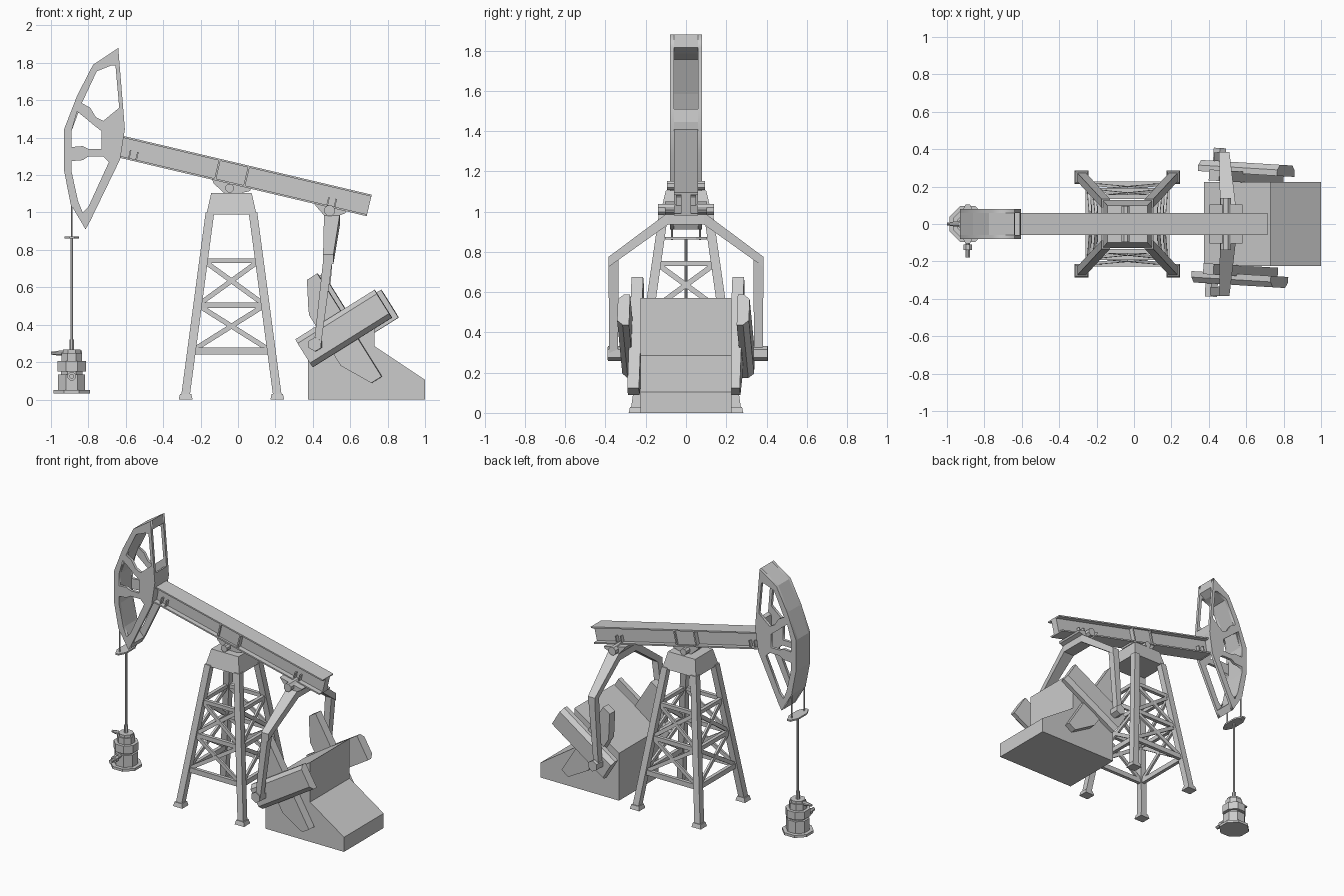
import bpy, bmesh, math
from mathutils import Vector, Matrix

if "Cube" in bpy.data.objects:
    bpy.data.objects.remove(bpy.data.objects["Cube"])

grey = bpy.data.materials.new("plain_grey")
grey.diffuse_color = (0.6, 0.6, 0.6, 1)
grey.use_nodes = True
grey.node_tree.nodes["Principled BSDF"].inputs["Base Color"].default_value = grey.diffuse_color


def loft(name, rings, matrix=None):
    """Skin a list of equal-length point rings and cap both ends."""
    bm = bmesh.new()
    vs = [[bm.verts.new(p) for p in r] for r in rings]
    n = len(vs[0])
    bm.faces.new(vs[0])
    bm.faces.new(vs[-1])
    for a, b in zip(vs, vs[1:]):
        for i in range(n):
            j = (i + 1) % n
            bm.faces.new((a[i], a[j], b[j], b[i]))
    if matrix:
        bm.transform(matrix)
    bmesh.ops.recalc_face_normals(bm, faces=bm.faces)
    me = bpy.data.meshes.new(name)
    bm.to_mesh(me)
    bm.free()
    me.materials.append(grey)
    ob = bpy.data.objects.new(name, me)
    bpy.context.collection.objects.link(ob)
    return ob


def prism(name, pts, y0, y1, matrix=None):
    return loft(name, [[(x, y, z) for x, z in pts] for y in (y0, y1)], matrix)


def rect(cx, cy, hx, hy, z):
    return [(cx - hx, cy - hy, z), (cx + hx, cy - hy, z), (cx + hx, cy + hy, z), (cx - hx, cy + hy, z)]


def cyl(name, a, b, r0, r1=None, n=8, matrix=None):
    a, b = Vector(a), Vector(b)
    q = (b - a).to_track_quat('Z', 'Y')
    ring = lambda c, r: [c + q @ Vector((r * math.cos((i + .5) * 2 * math.pi / n),
                                         r * math.sin((i + .5) * 2 * math.pi / n), 0)) for i in range(n)]
    return loft(name, [ring(a, r0), ring(b, r0 if r1 is None else r1)], matrix)


def bar(name, a, b, w, t, normal):
    a, b, nn = Vector(a), Vector(b), Vector(normal)
    s = (b - a).cross(nn).normalized() * w / 2
    nn = nn * t / 2
    return loft(name, [[p - s - nn, p + s - nn, p + s + nn, p - s + nn] for p in (a, b)])


# ---- Tower: feet, legs, bracing, cap
TX = -0.035


def half(z):
    return 0.245 - 0.13 * z, 0.25 - 0.14 * z


for sx in (-1, 1):
    for sy in (-1, 1):
        (ax, ay), (bx, by) = half(0), half(1.0)
        loft("tower_foot", [rect(TX + sx * ax, sy * ay, 0.037, 0.035, 0),
                            rect(TX + sx * ax, sy * ay, 0.03, 0.028, 0.03)])
        loft("tower_leg", [rect(TX + sx * ax, sy * ay, 0.023, 0.023, 0.025),
                           rect(TX + sx * bx, sy * by, 0.023, 0.023, 1.0)])


def corner(axis, side, end, z):
    hx, hy = half(z)
    return (TX + end * hx, side * hy, z) if axis == 'y' else (TX + side * hx, end * hy, z)


levels = (0.26, 0.505, 0.742)
for axis in 'xy':
    for side in (-1, 1):
        nrm = (0, side, 0) if axis == 'y' else (side, 0, 0)
        for z, w in zip(levels, (0.036, 0.03, 0.026)):
            bar("tower_crossbar", corner(axis, side, -1, z), corner(axis, side, 1, z), w, 0.025, nrm)
        for z0, z1 in zip(levels, levels[1:]):
            for e in (-1, 1):
                bar("tower_brace", corner(axis, side, -e, z0), corner(axis, side, e, z1), 0.026, 0.015, nrm)
loft("tower_cap", [rect(TX, 0, 0.134, 0.128, 0.99), rect(TX, 0, 0.108, 0.1, 1.105)])

# ---- Walking beam: tilted I-beam with stiffeners
BU, BV = Vector((0.973, -0.230)), Vector((0.230, 0.973))


def beam_part(name, u0, u1, v0, v1, hy):
    o = Vector((-0.617, 1.41))
    prism(name, [o + BU * u + BV * v for u, v in ((u0, v0), (u1, v0), (u1, v1), (u0, v1))], -hy, hy)


beam_part("beam_top_flange", 0, 1.369, -0.010, 0, 0.06)
beam_part("beam_bottom_flange", 0, 1.369, -0.118, -0.108, 0.06)
beam_part("beam_web", 0, 1.369, -0.109, -0.009, 0.025)
beam_part("beam_pivot_box", 0.535, 0.695, -0.109, -0.009, 0.045)
for u in (0.535, 0.695):
    beam_part("beam_stiffener", u - 0.005, u + 0.005, -0.109, -0.009, 0.058)
for u in (0.06, 0.10, 1.15, 1.19):
    beam_part("beam_gusset", u - 0.004, u + 0.004, -0.109, -0.065, 0.05)

# ---- Bearings under the beam
prism("pivot_saddle", [(-.14, 1.18), (.07, 1.13), (.065, 1.115), (0, 1.10), (-.07, 1.10), (-.13, 1.155)], -.05, .05)
cyl("pivot_shaft", (-.045, -.095, 1.13), (-.045, .095, 1.13), 0.024)
prism("rear_saddle", [(.405, 1.05), (.58, 1.008), (.572, .995), (.53, .98), (.46, .985), (.42, 1.03)], -.105, .105)
cyl("rear_shaft", (.49, -.14, 1.01), (.49, .14, 1.01), 0.03)

# ---- Horse head: wide curved rim between two pierced side plates
outer = [(-.64, 1.88), (-.775, 1.79), (-.86, 1.625), (-.93, 1.445), (-.93, 1.225), (-.895, 1.045),
         (-.815, .91), (-.79, .955)]
inner = [(-.83, 1.0), (-.855, 1.06), (-.89, 1.22), (-.89, 1.435), (-.835, 1.585), (-.755, 1.755),
         (-.68, 1.785), (-.635, 1.815)]
prism("head_rim", outer + inner, -0.06, 0.06)
prism("head_back_plate", [(-.63, 1.285), (-.605, 1.445), (-.61, 1.51), (-.635, 1.5), (-.645, 1.3)], -.06, .06)
holes = [
    [(-.655, 1.785), (-.68, 1.785), (-.755, 1.755), (-.835, 1.585), (-.79, 1.56), (-.76, 1.51), (-.72, 1.49),
     (-.635, 1.56)],
    [(-.86, 1.54), (-.89, 1.435), (-.89, 1.35), (-.83, 1.355), (-.80, 1.34), (-.73, 1.34), (-.73, 1.435),
     (-.775, 1.47), (-.81, 1.50)],
    [(-.89, 1.275), (-.83, 1.28), (-.80, 1.30), (-.72, 1.30), (-.69, 1.27), (-.80, 1.03), (-.83, 1.0),
     (-.855, 1.06), (-.89, 1.22)],
]
outline = outer + [(-.63, 1.285), (-.605, 1.445), (-.61, 1.51), (-.635, 1.815)]
for side in (-1, 1):
    cu = bpy.data.curves.new("head_outline", 'CURVE')
    cu.dimensions, cu.fill_mode, cu.extrude = '2D', 'BOTH', 0.01
    for pts in [outline] + holes:
        sp = cu.splines.new('POLY')
        sp.points.add(len(pts) - 1)
        sp.use_cyclic_u = True
        for p, (x, z) in zip(sp.points, pts):
            p.co = (x, z, 0, 1)
    tmp = bpy.data.objects.new("head_outline", cu)
    bpy.context.collection.objects.link(tmp)
    me = bpy.data.meshes.new_from_object(tmp.evaluated_get(bpy.context.evaluated_depsgraph_get()))
    bpy.data.objects.remove(tmp)
    me.transform(Matrix.Translation((0, side * 0.07, 0)) @ Matrix.Rotation(math.pi / 2, 4, 'X'))
    me.materials.clear()
    me.materials.append(grey)
    bpy.context.collection.objects.link(bpy.data.objects.new("head_side_plate", me))

# ---- Equalizer yoke and the two pitman arms
def yoke(y, x0, x1, z0, z1):
    return [(x0, y, z0), (x1, y, z0), (x1, y, z1), (x0, y, z1)]


loft("equalizer", [yoke(-.385, .455, .51, .725, .775), yoke(-.09, .46, .545, .935, .995),
                   yoke(.09, .46, .545, .935, .995), yoke(.385, .455, .51, .725, .775)])

# ---- Cranks and counterweights, turned slightly together on their shaft
CX, CZ, ANG = 0.583, 0.38, math.radians(32)
twist = (Matrix.Translation((CX, 0, 0)) @ Matrix.Rotation(math.radians(-3.5), 4, 'Z')
         @ Matrix.Translation((-CX, 0, 0)))


def crank_pts(pts):
    c, s = math.cos(ANG), math.sin(ANG)
    return [(CX + p * c - a * s, CZ + p * s + a * c) for p, a in pts]


crank = crank_pts([(.035, .325), (-.03, .325), (-.1, .2), (-.12, .16), (-.12, -.16), (-.03, -.325), (.035, -.325)])
for s in (-1, 1):
    prism("crank_arm", crank, s * .222, s * .28, twist)
    rings = []
    for y, h in ((.268, .088), (.30, .088), (.328, .062)):
        rings.append([(x, s * y, z) for x, z in crank_pts([(-.25, -h), (.25, -h), (.25, h), (-.25, h)])])
    loft("counterweight", rings, twist)
    cyl("crank_pin", (.435, s * .26, .295), (.435, s * .398, .295), 0.038, n=6, matrix=twist)
    px = 0.435 + s * 0.012
    loft("pitman_arm", [rect(px, s * .36, .019, .022, .28), rect(.482, s * .36, .025, .025, .76)])

# ---- Gearbox and motor base
prism("drive_base", [(.375, 0), (1, 0), (1, .105), (.73, .285), (.73, .57), (.375, .34)], -.225, .225)

# ---- Wellhead, polished rod, carrier bar and cables
WX = -0.889
for name, z0, z1, r in (("well_base", .032, .05, .105), ("well_lower_body", .05, .135, .078),
                        ("well_neck", .135, .15, .062), ("well_flange", .15, .205, .083),
                        ("well_upper_body", .205, .25, .06), ("well_cap", .25, .268, .05),
                        ("stuffing_box", .268, .32, .014), ("polished_rod", .32, .87, .008)):
    cyl(name, (WX, 0, z0), (WX, 0, z1), r)
cyl("well_side_pipe", (WX, -.06, .125), (WX, -.18, .125), .013)
cyl("well_side_valve", (WX, -.11, .125), (WX, -.14, .125), .024)
cyl("well_left_pipe", (-.835, 0, .248), (-.96, 0, .248), .014)
cyl("well_left_nozzle", (-.96, 0, .248), (-1.0, 0, .248), .014, .008)
carrier = [(-.012, -.105), (.012, -.105), (.038, -.05), (.038, .05), (.012, .105), (-.012, .105),
           (-.038, .05), (-.038, -.05)]
loft("carrier_bar", [[(WX + x, y, z) for x, y in carrier] for z in (.862, .873)])
for s in (-1, 1):
    cyl("bridle_cable", (WX, s * .07, .86), (WX, s * .07, 1.08), .005, n=6)
